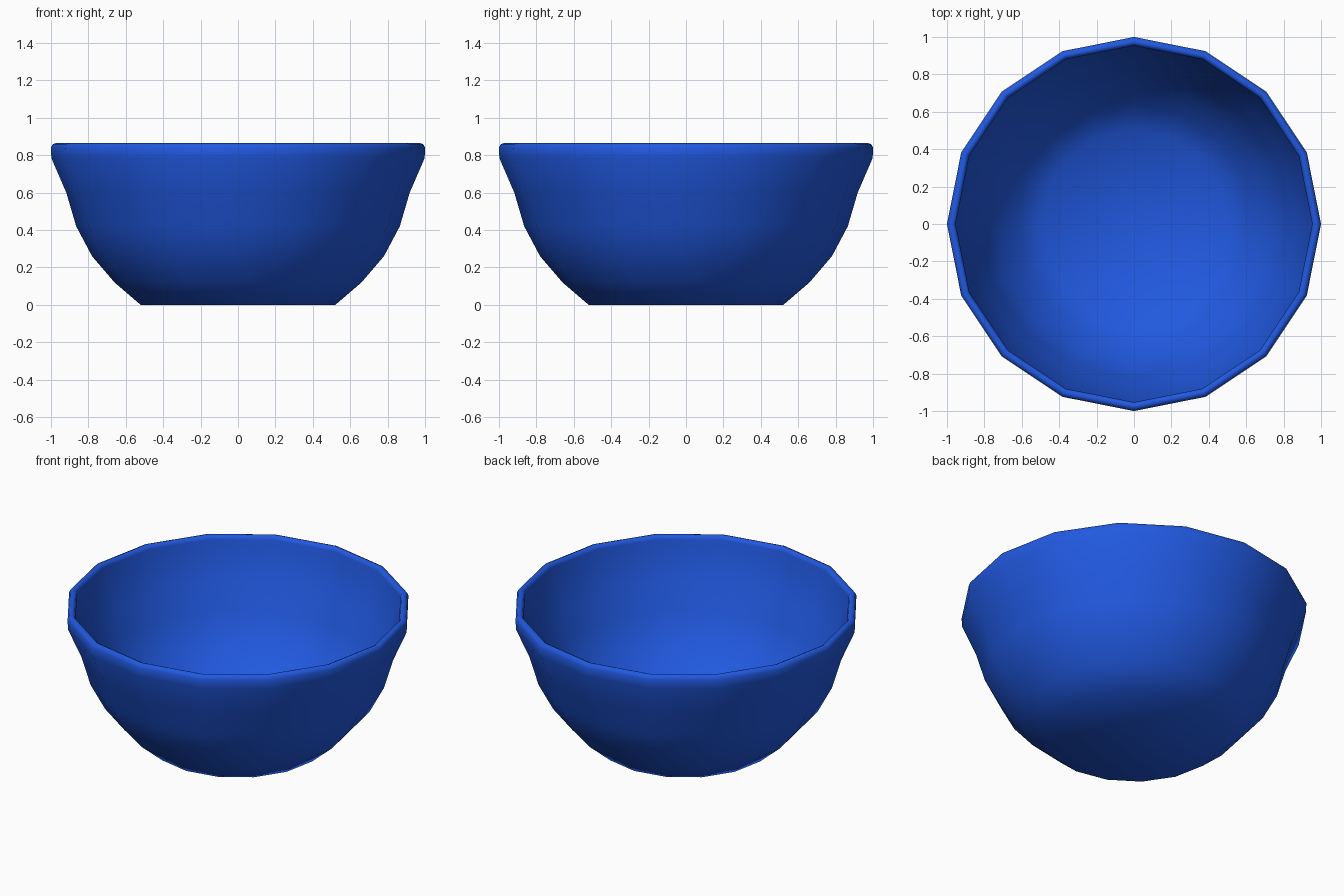
import bpy, bmesh, math

if "Cube" in bpy.data.objects:
    bpy.data.objects.remove(bpy.data.objects["Cube"])

SIDES = 16

# Closed wall profile (radius, height): outside bottom -> rim -> inside bottom
profile = [
    (0.52, 0.0), (0.66, 0.12), (0.78, 0.26), (0.865, 0.42), (0.918, 0.60),
    (0.998, 0.785), (1.0, 0.84), (0.992, 0.858), (0.975, 0.865),
    (0.96, 0.858), (0.953, 0.84), (0.953, 0.79), (0.875, 0.61),
    (0.825, 0.44), (0.745, 0.285), (0.63, 0.155), (0.50, 0.045),
]

# Bowl: lathe the profile with 16 sides and close both floors
bm = bmesh.new()
rings = []
for r, z in profile:
    rings.append([bm.verts.new((r * math.cos(2 * math.pi * i / SIDES),
                                r * math.sin(2 * math.pi * i / SIDES), z))
                  for i in range(SIDES)])
for a, b in zip(rings, rings[1:]):
    for i in range(SIDES):
        j = (i + 1) % SIDES
        bm.faces.new((a[i], a[j], b[j], b[i]))
bm.faces.new(rings[0][::-1])
bm.faces.new(rings[-1])
bmesh.ops.recalc_face_normals(bm, faces=bm.faces[:])
for f in bm.faces:
    f.smooth = True

mesh = bpy.data.meshes.new("bowl")
bm.to_mesh(mesh)
bm.free()
bowl = bpy.data.objects.new("bowl", mesh)
bpy.context.collection.objects.link(bowl)

# Blue glaze
blue = bpy.data.materials.new("blue")
blue.diffuse_color = (0.015, 0.10, 0.75, 1)
blue.use_nodes = True
blue.node_tree.nodes["Principled BSDF"].inputs["Base Color"].default_value = blue.diffuse_color
mesh.materials.append(blue)
